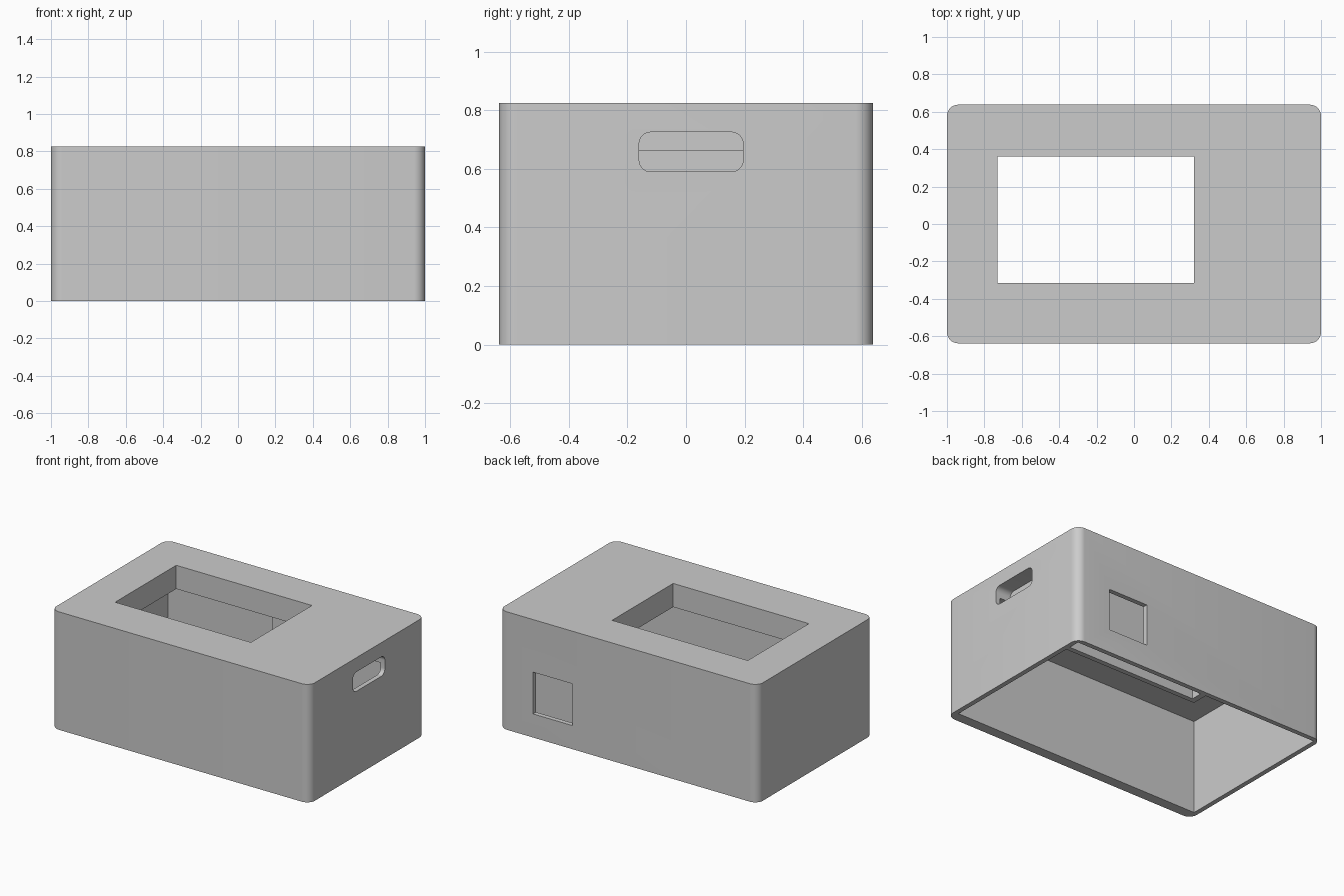
import bpy
import bmesh
import math
from mathutils import Vector

if "Cube" in bpy.data.objects:
    bpy.data.objects.remove(bpy.data.objects["Cube"], do_unlink=True)

grey = bpy.data.materials.new("plain grey")
grey.use_nodes = True
COLOUR = (0.6, 0.6, 0.6, 1)
grey.diffuse_color = COLOUR
grey.node_tree.nodes["Principled BSDF"].inputs["Base Color"].default_value = COLOUR


def box(name, xs, ys, zs, radius=0, axis=2, segments=8):
    """Box from its limits, with the edges along one axis rounded."""
    bm = bmesh.new()
    bmesh.ops.create_cube(bm, size=1)
    for v in bm.verts:
        v.co = Vector([lim[0] if c < 0 else lim[1]
                       for c, lim in zip(v.co, (xs, ys, zs))])
    if radius:
        edges = [e for e in bm.edges
                 if abs((e.verts[0].co - e.verts[1].co).normalized()[axis]) > 0.9]
        bmesh.ops.bevel(bm, geom=edges, offset=radius, segments=segments,
                        profile=0.5, affect='EDGES')
    mesh = bpy.data.meshes.new(name)
    bm.to_mesh(mesh)
    bm.free()
    mesh.materials.append(grey)
    obj = bpy.data.objects.new(name, mesh)
    bpy.context.collection.objects.link(obj)
    return obj


def activate(obj):
    bpy.ops.object.select_all(action='DESELECT')
    obj.select_set(True)
    bpy.context.view_layer.objects.active = obj


def cut(target, cutter):
    """Subtract the cutter and remove it."""
    cutter.hide_render = True
    mod = target.modifiers.new("cut", 'BOOLEAN')
    mod.operation = 'DIFFERENCE'
    mod.solver = 'EXACT'
    mod.object = cutter
    activate(target)
    bpy.ops.object.modifier_apply(modifier=mod.name)
    bpy.data.objects.remove(cutter, do_unlink=True)


# Levels shared by the parts
TOP, CEILING = 0.825, 0.66
INNER_X, INNER_BACK = 0.967, 0.605

# Housing: rounded block, hollow from below, with a thick top
housing = box("housing", (-1, 1), (-0.638, 0.638), (0, TOP), radius=0.06)
cut(housing, box("cavity", (-INNER_X, INNER_X), (-0.565, INNER_BACK), (-0.1, CEILING)))
cut(housing, box("top_opening", (-0.73, 0.32), (-0.315, 0.36), (0.5, 1)))
cut(housing, box("back_window", (0.43, 0.737), (0.57, 0.8), (0.165, 0.457)))
cut(housing, box("hand_slot", (0.885, 1.1), (-0.16, 0.195), (0.59, 0.725),
                 radius=0.04, axis=0))

# Divider making a narrow slot behind the back window
box("slot_divider", (-0.08, INNER_X + 0.01), (0.49, 0.525), (0, CEILING + 0.01))
box("slot_end", (-0.08, -0.04), (0.52, INNER_BACK + 0.01), (0, CEILING + 0.01))

activate(housing)
bpy.ops.object.shade_smooth_by_angle(angle=math.radians(30))
